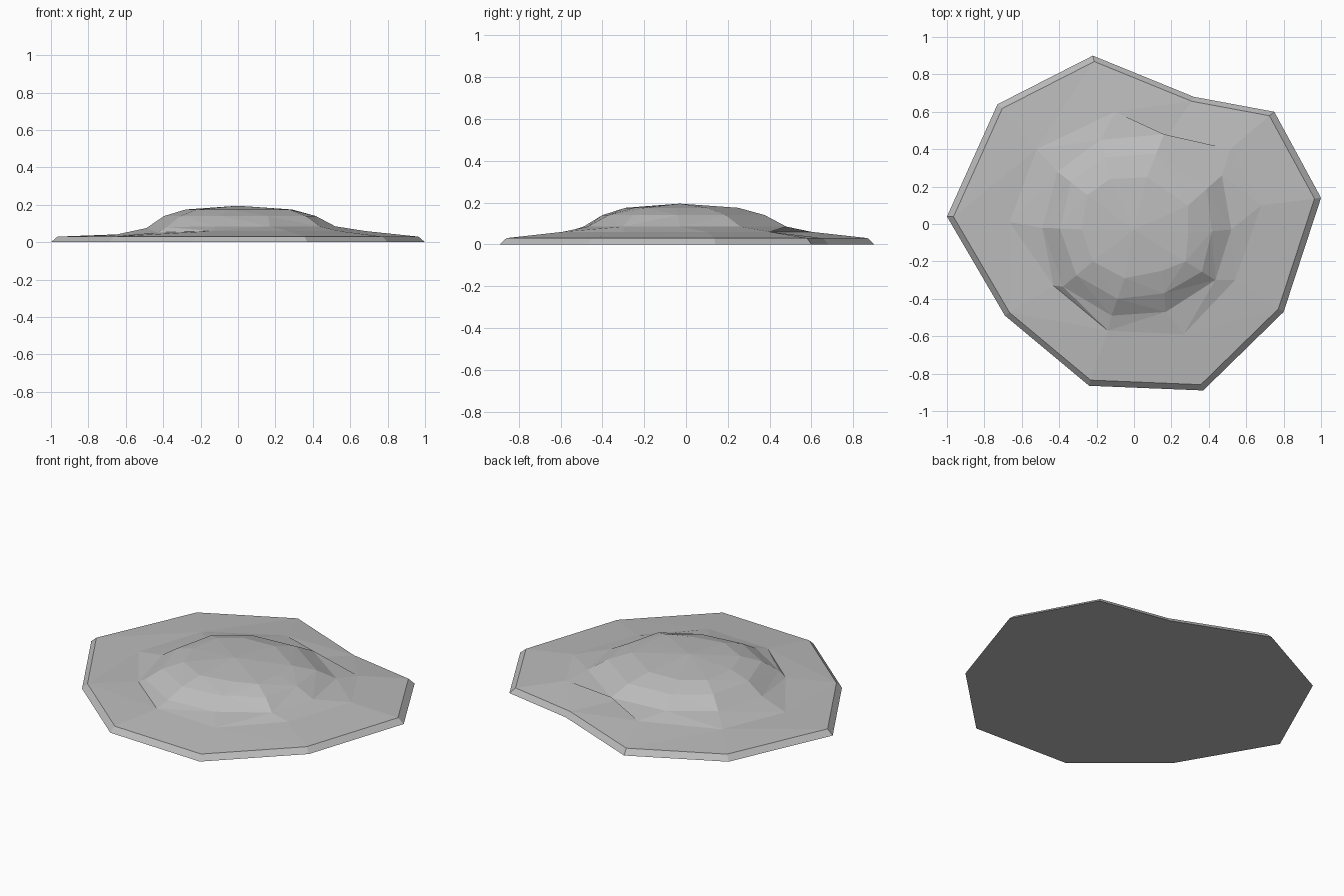
import bpy
import bmesh

# Remove the default cube only
default_cube = bpy.data.objects.get("Cube")
if default_cube:
    bpy.data.objects.remove(default_cube, do_unlink=True)


def make_material(name, color):
    material = bpy.data.materials.new(name)
    material.use_nodes = True
    material.diffuse_color = color
    material.node_tree.nodes["Principled BSDF"].inputs["Base Color"].default_value = color
    return material


def scaled(outline, factor):
    return [(x * factor, y * factor) for x, y in outline]


def blend(first, second, t):
    return [(a[0] + (b[0] - a[0]) * t, a[1] + (b[1] - a[1]) * t)
            for a, b in zip(first, second)]


# Irregular ten-sided contour outlines, clockwise from the back
base = [(-.22, .9), (.32, .68), (.75, .6), (1, .14), (.8, -.47),
        (.37, -.89), (-.24, -.865), (-.69, -.49), (-1, .04), (-.73, .64)]
foot = [(-.1, .6), (.12, .39), (.515, .4), (.68, .1), (.54, -.3),
        (.265, -.59), (-.14, -.57), (-.43, -.33), (-.665, .01), (-.52, .4)]
shoulder = [(-.18, .45), (.16, .48), (.47, .26), (.52, -.03), (.435, -.3),
            (.17, -.47), (-.12, -.49), (-.38, -.335), (-.49, -.02), (-.41, .28)]
crown = [(-.13, .24), (.07, .25), (.29, .1), (.29, -.05), (.275, -.2),
         (.15, -.25), (-.05, -.29), (-.22, -.2), (-.28, -.03), (-.25, .155)]

# Contours from the ground up, each with its height and westward dip
contours = [
    (base, 0, 0),
    (scaled(base, .965), .03, 0),
    (foot, .06, .06),
    (shoulder, .085, .05),
    (blend(crown, shoulder, .55), .14, 0),
    (crown, .175, 0),
]


def build_mound():
    bm = bmesh.new()
    rings = []
    for outline, height, dip in contours:
        rings.append([bm.verts.new((x, y, height + dip * min(0, x + .3)))
                      for x, y in outline])

    # Sloping bands between neighbouring contours
    for lower, upper in zip(rings, rings[1:]):
        count = len(lower)
        for i in range(count):
            j = (i + 1) % count
            bm.faces.new((lower[i], lower[j], upper[j], upper[i]))

    # Low peak over the crown, and the flat underside
    peak = bm.verts.new((0, -.03, .195))
    top = rings[-1]
    for i, vert in enumerate(top):
        bm.faces.new((vert, top[(i + 1) % len(top)], peak))
    bm.faces.new(rings[0])

    quads = [face for face in bm.faces if len(face.verts) == 4]
    bmesh.ops.triangulate(bm, faces=quads, quad_method='SHORT_EDGE')
    bmesh.ops.recalc_face_normals(bm, faces=bm.faces)

    mesh = bpy.data.meshes.new("stone_mound")
    bm.to_mesh(mesh)
    bm.free()
    mound = bpy.data.objects.new("stone_mound", mesh)
    bpy.context.collection.objects.link(mound)
    return mound


mound = build_mound()
mound.data.materials.append(make_material("stone grey", (.5, .5, .5, 1)))
